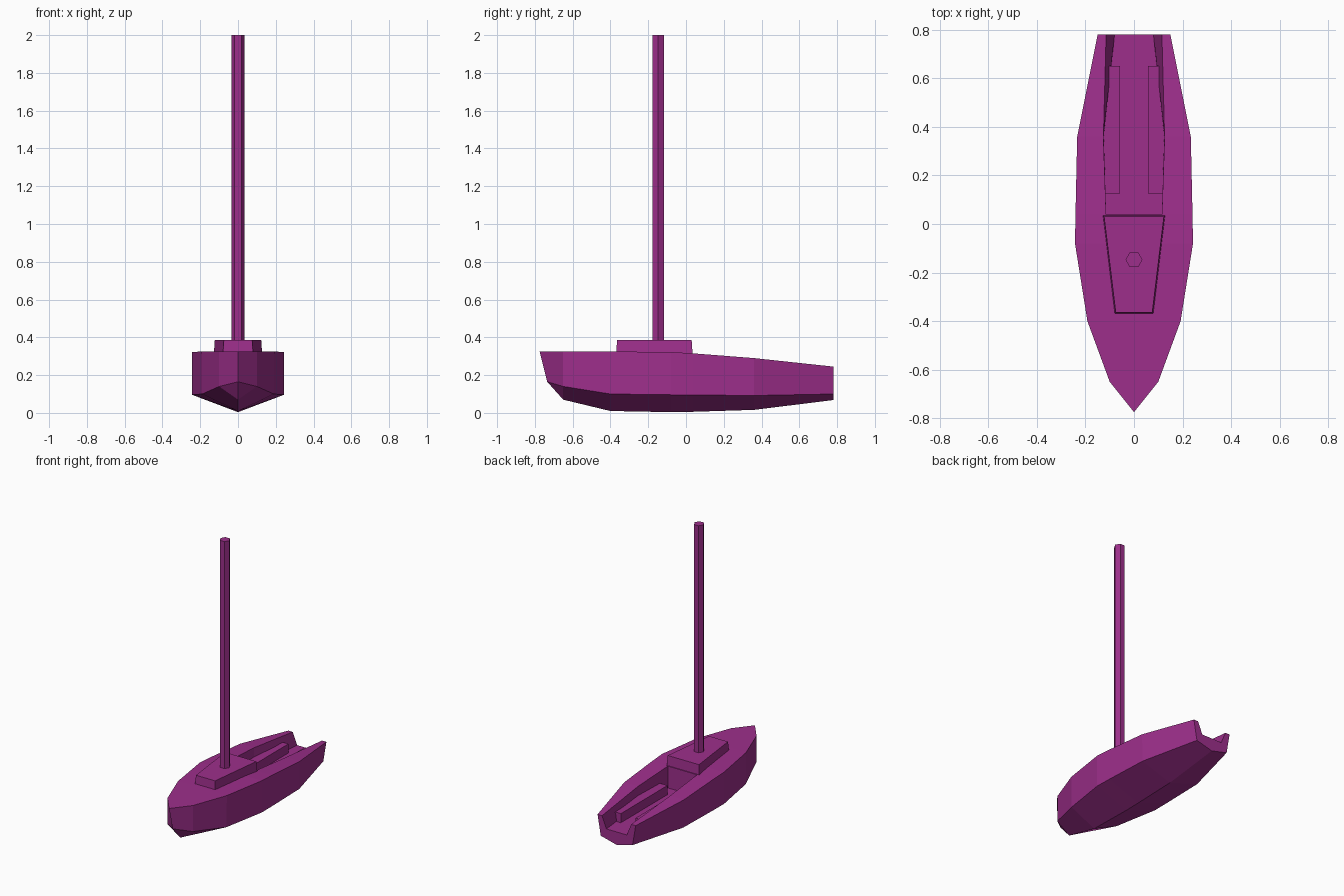
import bpy, bmesh
from mathutils import Vector

cube = bpy.data.objects.get("Cube")
if cube:
    bpy.data.objects.remove(cube, do_unlink=True)

# One flat colour for the whole boat
purple = bpy.data.materials.new("purple")
purple.use_nodes = True
COLOUR = (0.34, 0.028, 0.26, 1)
purple.diffuse_color = COLOUR
purple.node_tree.nodes["Principled BSDF"].inputs["Base Color"].default_value = COLOUR


def finish(name, bm):
    bmesh.ops.remove_doubles(bm, verts=bm.verts, dist=0.0005)
    bmesh.ops.recalc_face_normals(bm, faces=bm.faces)
    mesh = bpy.data.meshes.new(name)
    bm.to_mesh(mesh)
    bm.free()
    mesh.materials.append(purple)
    obj = bpy.data.objects.new(name, mesh)
    bpy.context.collection.objects.link(obj)
    return obj


def add_face(bm, points):
    """Face from points, skipping repeats; ignored when it has collapsed."""
    unique = []
    for p in points:
        if all((p - q).length > 0.0005 for q in unique):
            unique.append(p)
    if len(unique) > 2:
        bm.faces.new([bm.verts.new(p) for p in unique])


def section(y, sheer_x, sheer_z, chine_x, chine_z, keel_z, rim_x, floor_x, floor_z):
    """Half section: keel, chine, sheer, cockpit rim, floor edge, floor centre."""
    pairs = [(0, keel_z), (chine_x, chine_z), (sheer_x, sheer_z),
             (rim_x, sheer_z), (floor_x, floor_z), (0, floor_z)]
    return [Vector((x, y, z)) for x, z in pairs]


def prism(name, bottom, top):
    """Solid between two matching loops."""
    bm = bmesh.new()
    bottom, top = [Vector(p) for p in bottom], [Vector(p) for p in top]
    add_face(bm, bottom)
    add_face(bm, top)
    for i in range(len(bottom)):
        j = (i + 1) % len(bottom)
        add_face(bm, [bottom[i], bottom[j], top[j], top[i]])
    return finish(name, bm)


# Hull with the open cockpit, lofted from bow to stern
FLOOR = 0.16
stem_top = Vector((0, -0.775, 0.325))
bow = [Vector((0, -0.65, 0.07)), Vector((0, -0.735, 0.165))] + [stem_top] * 4
sections = [
    bow,
    section(-0.65, 0.10, 0.325, 0.10, 0.14, 0.07, 0.05, 0.05, 0.325),
    section(-0.40, 0.192, 0.325, 0.19, 0.10, 0.01, 0.09, 0.09, 0.325),
    section(-0.08, 0.243, 0.322, 0.243, 0.096, 0.004, 0.115, 0.115, 0.322),
    section(0.04, 0.241, 0.315, 0.241, 0.095, 0.006, 0.115, 0.115, 0.315),
    section(0.04, 0.241, 0.315, 0.241, 0.095, 0.006, 0.115, 0.115, FLOOR),
    section(0.36, 0.234, 0.29, 0.23, 0.092, 0.016, 0.126, 0.124, FLOOR),
    section(0.78, 0.15, 0.245, 0.125, 0.10, 0.068, 0.115, 0.08, FLOOR),
]
bm = bmesh.new()
for a, b in zip(sections, sections[1:]):
    for i in range(5):
        add_face(bm, [a[i], a[i + 1], b[i + 1], b[i]])
keel, chine, sheer, rim, floor_edge, floor_mid = sections[-1]
add_face(bm, [keel, chine, floor_edge, floor_mid])
add_face(bm, [chine, sheer, rim, floor_edge])
bmesh.ops.mirror(bm, geom=bm.verts[:] + bm.edges[:] + bm.faces[:], axis="X", merge_dist=0.0005)
finish("hull", bm)


# Low cabin, tapering forward
def cabin_loop(inset, z):
    front, back = 0.08 - inset, 0.128 - inset
    y0, y1 = -0.37 + inset, 0.035 - inset
    return [(-front, y0, z), (front, y0, z), (back, y1, z), (-back, y1, z)]


prism("cabin", cabin_loop(0, 0.31), cabin_loop(0.005, 0.385))

# Cockpit benches
for name, side in (("left_bench", 1), ("right_bench", -1)):
    plan = [(0.058, 0.125), (0.12, 0.125), (0.125, 0.36), (0.102, 0.65), (0.058, 0.65)]
    prism(name, [(side * x, y, FLOOR - 0.005) for x, y in plan],
          [(side * x, y, 0.225) for x, y in plan])

# Six-sided mast
bm = bmesh.new()
bmesh.ops.create_cone(bm, cap_ends=True, segments=6, radius1=0.035, radius2=0.035, depth=1.62)
xs = max(v.co.x for v in bm.verts)
if xs < 0.034:
    for v in bm.verts:
        v.co.x, v.co.y = v.co.y, -v.co.x
bmesh.ops.translate(bm, verts=bm.verts, vec=(0, -0.147, 1.19))
finish("mast", bm)
